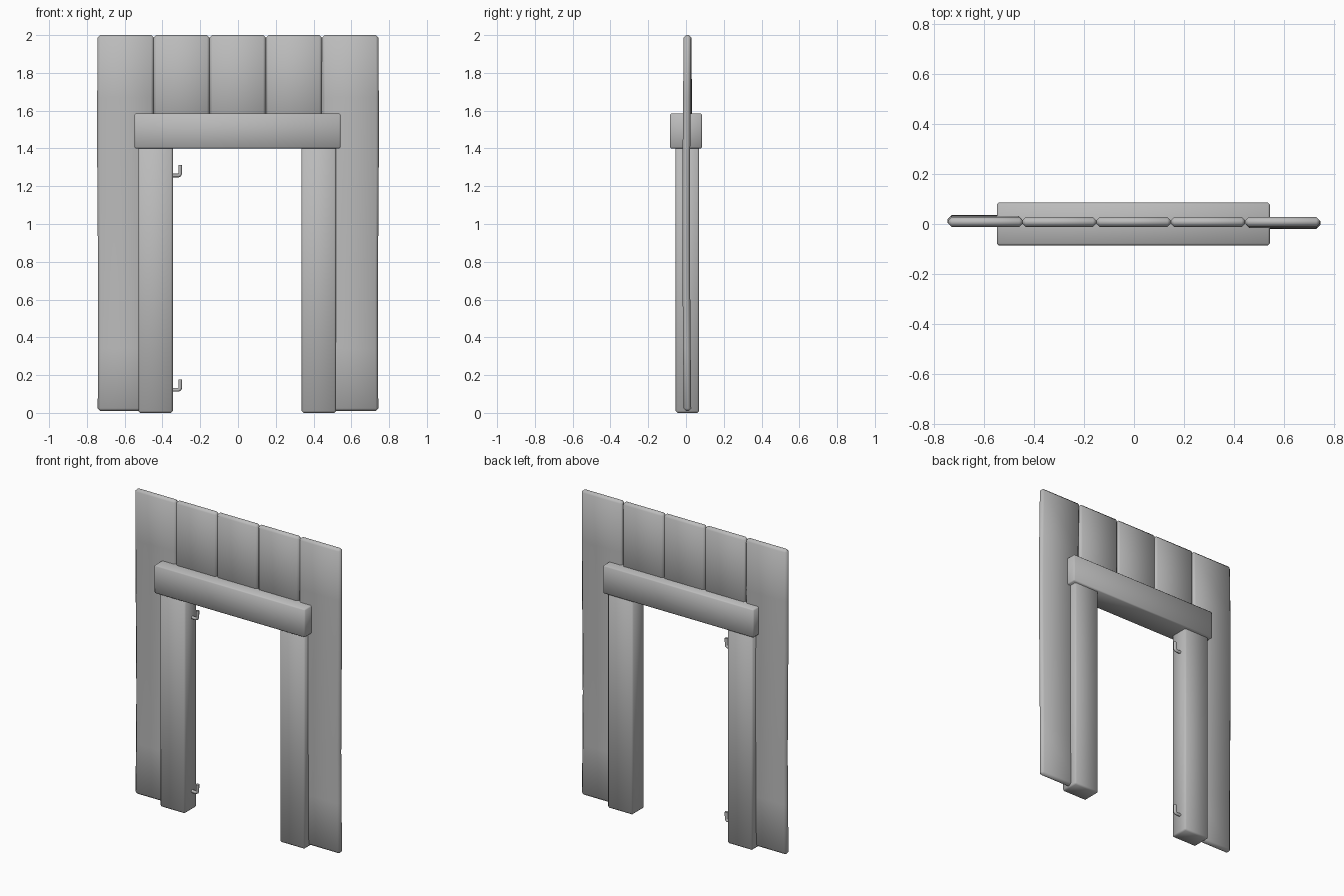
import bpy, bmesh, math
from mathutils import Vector

cube = bpy.data.objects.get("Cube")
if cube:
    bpy.data.objects.remove(cube, do_unlink=True)

grey = bpy.data.materials.new("plain grey")
grey.use_nodes = True
COLOUR = (0.5, 0.5, 0.5, 1)
grey.diffuse_color = COLOUR
grey.node_tree.nodes["Principled BSDF"].inputs["Base Color"].default_value = COLOUR


def beam(name, x, y, z, bevel, cuts=0, bow=0.0):
    """Chamfered, smooth-shaded timber between (low, high) limits, optionally warped."""
    bm = bmesh.new()
    bmesh.ops.create_cube(bm, size=1)
    for v in bm.verts:
        v.co = Vector([(a + b) / 2 + c * (b - a) for c, (a, b) in zip(v.co, (x, y, z))])
    bmesh.ops.bevel(bm, geom=bm.edges[:], offset=bevel, segments=1,
                    profile=0.5, affect='EDGES')
    # Slice along the height so the board can warp
    for i in range(cuts):
        h = z[0] + (z[1] - z[0]) * (i + 1) / (cuts + 1)
        bmesh.ops.bisect_plane(bm, geom=bm.verts[:] + bm.edges[:] + bm.faces[:],
                               plane_co=(0, 0, h), plane_no=(0, 0, 1))
    for v in bm.verts:
        t = (v.co.z - z[0]) / (z[1] - z[0])
        v.co.y += bow * math.sin(t * math.pi)
        v.co.x += bow * 0.4 * math.sin(t * math.tau)
    for f in bm.faces:
        f.smooth = True
    mesh = bpy.data.meshes.new(name)
    bm.to_mesh(mesh)
    bm.free()
    mesh.materials.append(grey)
    ob = bpy.data.objects.new(name, mesh)
    bpy.context.collection.objects.link(ob)
    return ob


# Wall boards: two full-height outer ones and three short ones above the opening
BACK, FRONT = 0.028, -0.012
for side, s in (("right", -1), ("left", 1)):
    edges = sorted((s * 0.445, s * 0.743))
    beam(side + "_outer_board", edges, (FRONT, BACK), (0.01, 2), 0.014, 5, -s * 0.007)
for i, name in enumerate(("right", "middle", "left")):
    x = -0.447 + 0.297 * i
    beam(name + "_short_board", (x, x + 0.297), (FRONT, BACK), (1.5, 2), 0.014)

# Door frame
beam("right_post", (-0.528, -0.345), (-0.055, 0.07), (0, 1.42), 0.01)
beam("left_post", (0.337, 0.52), (-0.055, 0.07), (0, 1.42), 0.01)
beam("lintel", (-0.548, 0.543), (-0.085, 0.085), (1.4, 1.585), 0.007)

# Hinge pins: bent rods on the inner face of one post
for name, z in (("lower", 0.122), ("upper", 1.257)):
    curve = bpy.data.curves.new(name + "_hinge_pin", 'CURVE')
    curve.dimensions = '3D'
    curve.bevel_depth = 0.01
    curve.bevel_resolution = 2
    curve.use_fill_caps = True
    path = [(-0.36, 0), (-0.316, 0), (-0.309, 0.003), (-0.306, 0.01), (-0.306, 0.055)]
    spline = curve.splines.new('POLY')
    spline.points.add(len(path) - 1)
    for p, (x, dz) in zip(spline.points, path):
        p.co = (x, 0.02, z + dz, 1)
    curve.materials.append(grey)
    pin = bpy.data.objects.new(name + "_hinge_pin", curve)
    bpy.context.collection.objects.link(pin)
